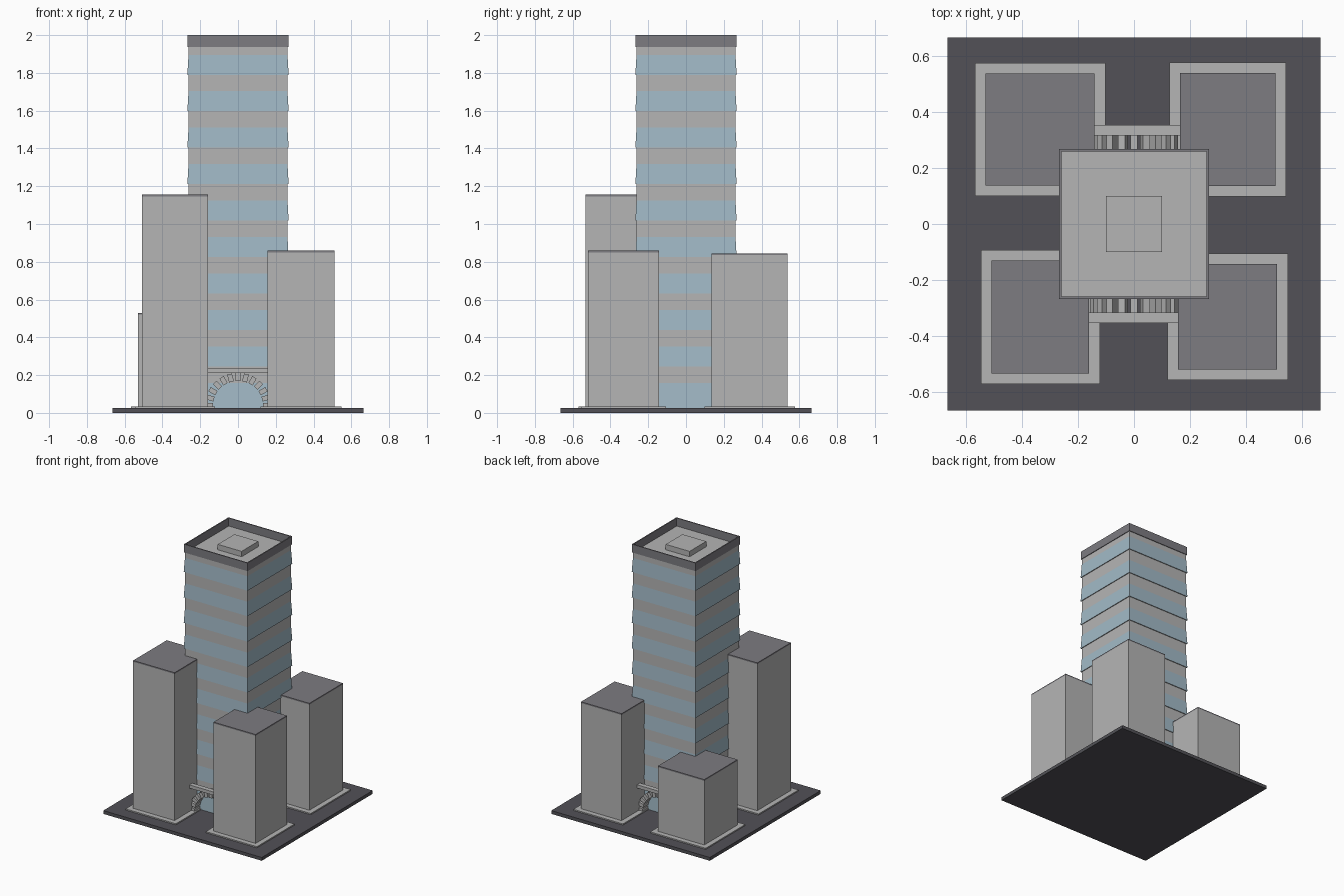
import bpy, bmesh, math
from mathutils import Matrix, Vector

cube = bpy.data.objects.get("Cube")
if cube:
    bpy.data.objects.remove(cube, do_unlink=True)


def material(name, rgb):
    m = bpy.data.materials.new(name)
    m.use_nodes = True
    m.diffuse_color = (*rgb, 1)
    m.node_tree.nodes["Principled BSDF"].inputs["Base Color"].default_value = (*rgb, 1)
    return m


CONCRETE = material("light_concrete", (0.46, 0.46, 0.46))
ROOF = material("roof_grey", (0.205, 0.2, 0.22))
ASPHALT = material("dark_asphalt", (0.085, 0.083, 0.095))
GLASS = material("blue_glass", (0.36, 0.49, 0.57))


def finish(name, bm, *mats):
    bmesh.ops.recalc_face_normals(bm, faces=bm.faces)
    mesh = bpy.data.meshes.new(name)
    bm.to_mesh(mesh)
    bm.free()
    for m in mats:
        mesh.materials.append(m)
    ob = bpy.data.objects.new(name, mesh)
    bpy.context.collection.objects.link(ob)
    return ob


def add_box(bm, x0, x1, y0, y1, z0, z1):
    size = Vector((x1 - x0, y1 - y0, z1 - z0))
    mid = Vector((x0 + x1, y0 + y1, z0 + z1)) / 2
    bmesh.ops.create_cube(bm, size=1, matrix=Matrix.Translation(mid) @ Matrix.Diagonal((*size, 1)))


def box(name, mat, *bounds):
    bm = bmesh.new()
    add_box(bm, *bounds)
    return finish(name, bm, mat)


# Ground slab
GROUND = 0.025
box("ground_slab", ASPHALT, -0.665, 0.665, -0.665, 0.665, 0, GROUND)

# Tower: square rings; each glass band flares outward toward its lower edge
WALL, FLARE = 0.262, 0.268
PERIOD, BAND = 0.193, 0.106
rings = [(GROUND - 0.01, FLARE)]
kinds = []
for i in range(10):
    top = 0.159 + i * PERIOD
    if i:
        rings += [(top - BAND, WALL), (top - BAND, FLARE)]
        kinds += [0, 0]
    rings.append((top, WALL))
    kinds.append(1)
rings.append((1.925, WALL))
kinds.append(0)

bm = bmesh.new()
corners = [(-1, -1), (1, -1), (1, 1), (-1, 1)]
loops = [[bm.verts.new((sx * r, sy * r, z)) for sx, sy in corners] for z, r in rings]
for low, high, kind in zip(loops, loops[1:], kinds):
    for k in range(4):
        n = (k + 1) % 4
        bm.faces.new((low[k], low[n], high[n], high[k])).material_index = kind
bm.faces.new(loops[0])
bm.faces.new(loops[-1])
finish("tower", bm, CONCRETE, GLASS)

# Parapet around the tower roof, with a plant room in the middle
bm = bmesh.new()
OUT, IN = 0.267, 0.259
for s in (-1, 1):
    a, b = sorted((s * IN, s * OUT))
    add_box(bm, -OUT, OUT, a, b, 1.938, 2)
    add_box(bm, a, b, -IN, IN, 1.938, 2)
    # Short skirts closing the gap down to the roof deck
finish("parapet", bm, ROOF)
box("parapet_curb", CONCRETE, -WALL, WALL, -WALL, WALL, 1.92, 1.939)
box("plant_room", CONCRETE, -0.1, 0.1, -0.1, 0.1, 1.93, 1.98)

# Four corner blocks: x range, y range, height
blocks = {
    "front_right": (-0.507, -0.16, -0.532, -0.13, 1.155),
    "front_left": (0.157, 0.51, -0.518, -0.143, 0.86),
    "back_right": (-0.529, -0.14, 0.138, 0.536, 0.53),
    "back_left": (0.164, 0.504, 0.136, 0.538, 0.845),
}
PAD, CAP = 0.038, 0.01
for name, (x0, x1, y0, y1, h) in blocks.items():
    box(name + "_pad", CONCRETE, x0 - PAD, x1 + PAD, y0 - PAD, y1 + PAD, GROUND - 0.01, 0.034)
    box(name + "_block", CONCRETE, x0, x1, y0, y1, 0.03, h - CAP)
    box(name + "_roof", ROOF, x0, x1, y0, y1, h - CAP, h)

# Entrance arches at front and back: radial stones beneath a lintel
STONES = 13
for name, side in (("front", -1), ("back", 1)):
    bm = bmesh.new()
    for i in range(STONES):
        a = math.pi * i / (STONES - 1)
        place = Matrix.Translation((0.153 * math.cos(a), side * 0.295, 0.04 + 0.15 * math.sin(a)))
        turn = Matrix.Rotation(-a, 4, "Y")
        bmesh.ops.create_cube(bm, size=1, matrix=place @ turn @ Matrix.Diagonal((0.042, 0.07, 0.026, 1)))
    finish(name + "_arch_stones", bm, CONCRETE)
    y0, y1 = sorted((side * 0.316, side * 0.352))
    box(name + "_lintel", CONCRETE, -0.165, 0.165, y0, y1, 0.21, 0.235)
